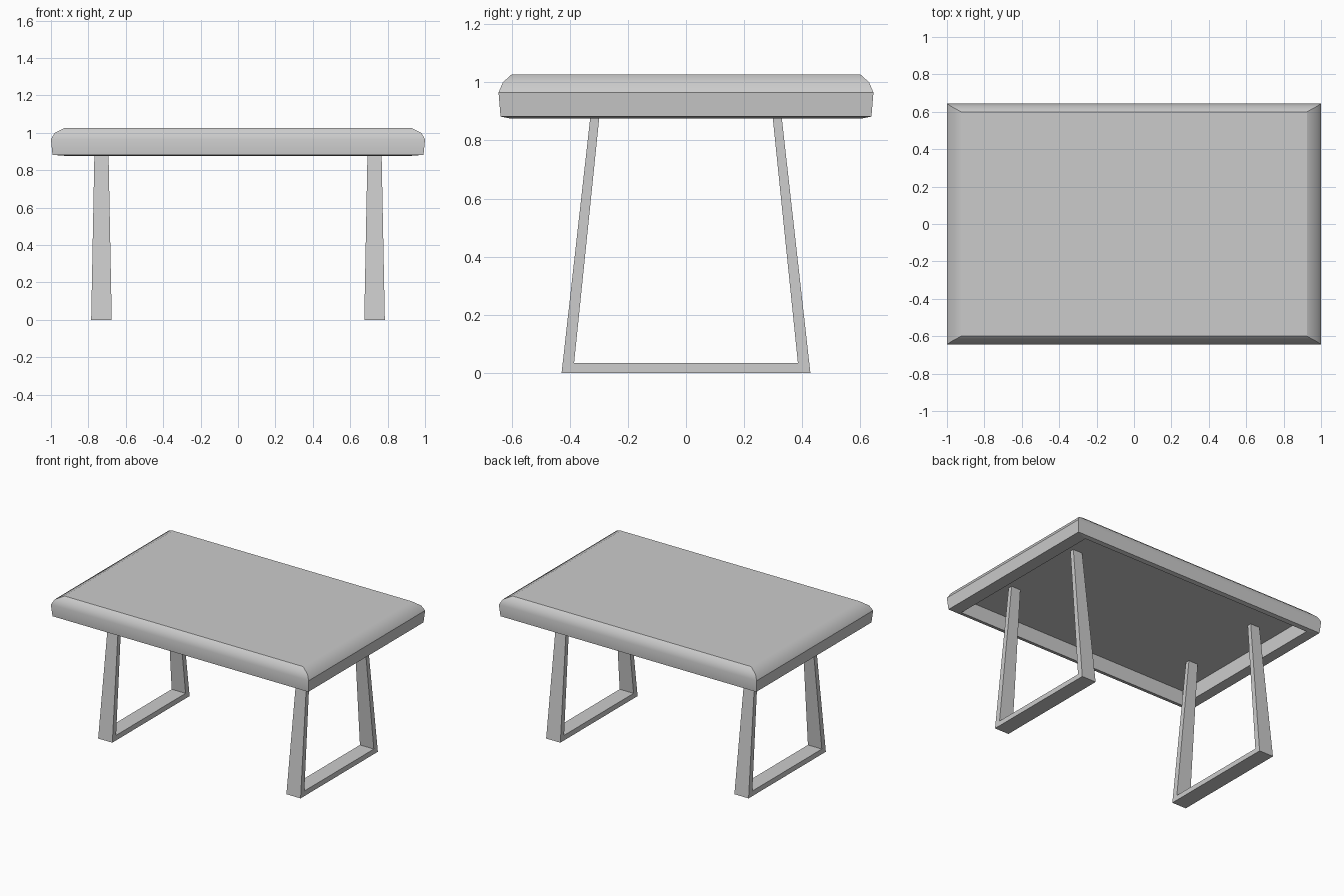
import bpy, bmesh
from math import radians

cube = bpy.data.objects.get("Cube")
if cube:
    bpy.data.objects.remove(cube, do_unlink=True)

GREY = (0.6, 0.6, 0.6, 1)
grey = bpy.data.materials.new("plain_grey")
grey.use_nodes = True
grey.diffuse_color = GREY
grey.node_tree.nodes["Principled BSDF"].inputs["Base Color"].default_value = GREY


def loft(name, rings):
    """Skin a closed solid through four-cornered rings and cap both ends."""
    bm = bmesh.new()
    loops = [[bm.verts.new(p) for p in ring] for ring in rings]
    for a, b in zip(loops, loops[1:]):
        for i in range(4):
            j = (i + 1) % 4
            bm.faces.new((a[i], a[j], b[j], b[i]))
    bm.faces.new(loops[0])
    bm.faces.new(loops[-1])
    bmesh.ops.recalc_face_normals(bm, faces=bm.faces)
    mesh = bpy.data.meshes.new(name)
    bm.to_mesh(mesh)
    bm.free()
    mesh.materials.append(grey)
    obj = bpy.data.objects.new(name, mesh)
    bpy.context.collection.objects.link(obj)
    return obj


# Table top: rounded mitred rim, hollow underneath (half length, half width, z)
profile = [(0.925, 0.60, 1.027), (0.98, 0.63, 1.0), (1.0, 0.645, 0.965),
           (0.992, 0.638, 0.882), (0.91, 0.608, 0.876), (0.91, 0.608, 0.98)]
top = loft("table_top", [[(x, y, z), (-x, y, z), (-x, -y, z), (x, -y, z)]
                         for x, y, z in profile])
bpy.ops.object.select_all(action='DESELECT')
top.select_set(True)
bpy.context.view_layer.objects.active = top
bpy.ops.object.shade_smooth_by_angle(angle=radians(35))
for face in top.data.polygons:
    if abs(face.normal.z) > 0.99:
        face.use_smooth = False

# Leg frames: tapered U shapes (outer y, outer z, outer half width, then inner)
LEG_X = 0.73
side = [(0.318, 0.98, 0.036, 0.288, 0.98, 0.036),
        (0.428, 0.0, 0.055, 0.385, 0.035, 0.054)]
path = [(1, s) for s in side] + [(-1, s) for s in reversed(side)]
for name, sx in (("left_leg_frame", 1), ("right_leg_frame", -1)):
    cx = sx * LEG_X
    loft(name, [[(cx - ow, k * oy, oz), (cx + ow, k * oy, oz),
                 (cx + iw, k * iy, iz), (cx - iw, k * iy, iz)]
                for k, (oy, oz, ow, iy, iz, iw) in path])
